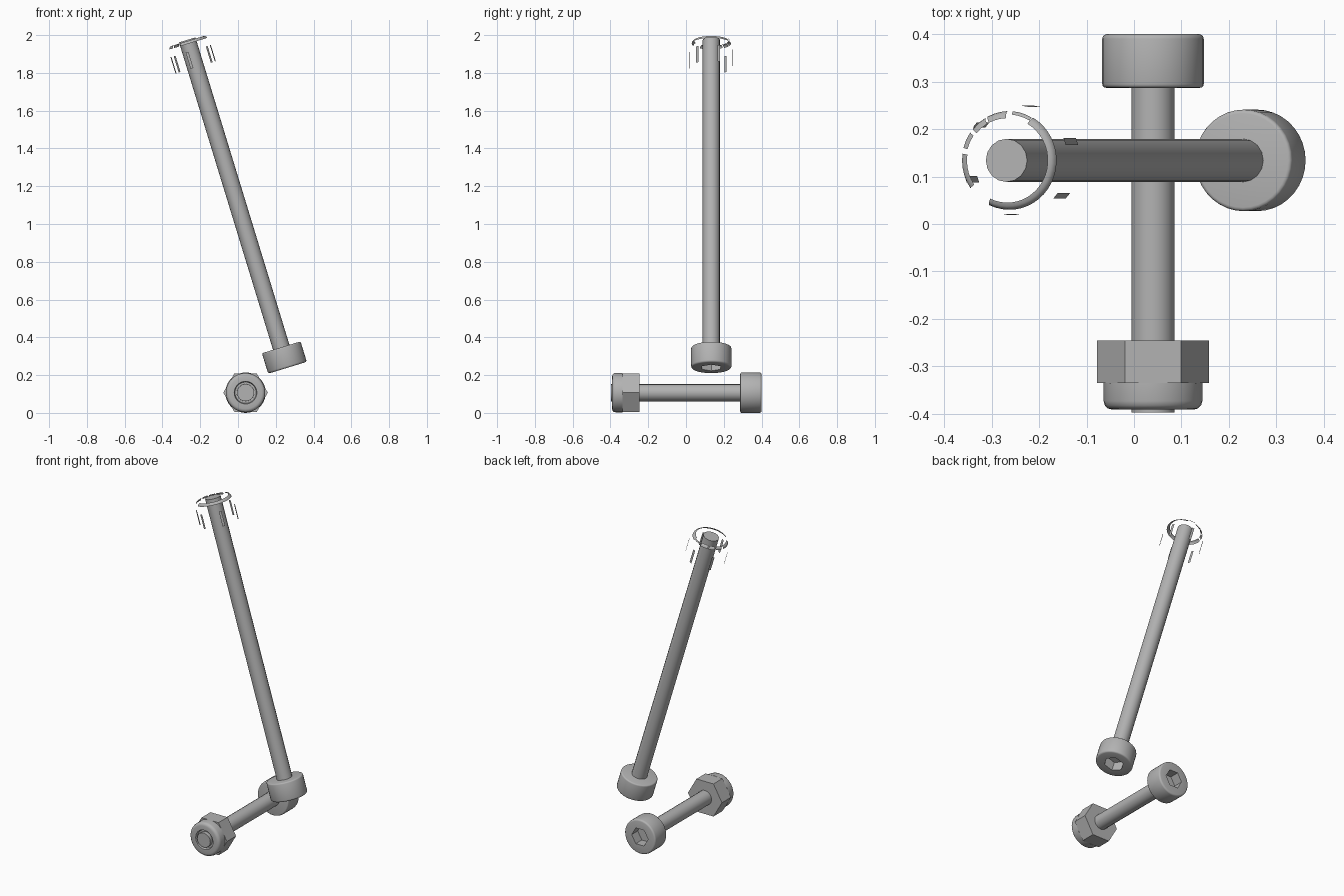
import bpy, bmesh, math
from mathutils import Matrix, Vector

if "Cube" in bpy.data.objects:
    bpy.data.objects.remove(bpy.data.objects["Cube"])

steel = bpy.data.materials.new("steel grey")
steel.diffuse_color = (0.45, 0.45, 0.45, 1)
steel.use_nodes = True
steel.node_tree.nodes["Principled BSDF"].inputs["Base Color"].default_value = steel.diffuse_color
N = 36


def radius(r, a, hexed):
    # hexagon with corners on the local x axis, or a plain circle
    if not hexed:
        return r
    m = (a + 1e-6) % (math.pi / 3) - math.pi / 6
    return r * math.cos(math.pi / 6) / math.cos(m)


def finish(name, bm, mat):
    me = bpy.data.meshes.new(name)
    bm.to_mesh(me)
    bm.free()
    ob = bpy.data.objects.new(name, me)
    bpy.context.collection.objects.link(ob)
    ob.matrix_world = mat
    me.materials.append(steel)
    bpy.ops.object.select_all(action='DESELECT')
    ob.select_set(True)
    bpy.context.view_layer.objects.active = ob
    bpy.ops.object.shade_smooth_by_angle(angle=math.radians(35))
    return ob


def loft(name, rings, mat, n=N, caps=True):
    # rings: (radius, height, hexagonal)
    bm = bmesh.new()
    loops = []
    for r, z, h in rings:
        loop = []
        for i in range(n):
            a = math.tau * i / n
            q = radius(r, a, h)
            loop.append(bm.verts.new((q * math.cos(a), q * math.sin(a), z)))
        loops.append(loop)
    for A, B in zip(loops, loops[1:]):
        for i in range(n):
            j = (i + 1) % n
            bm.faces.new((A[i], A[j], B[j], B[i]))
    if caps:
        bm.faces.new(loops[0][::-1])
        bm.faces.new(loops[-1])
    bmesh.ops.recalc_face_normals(bm, faces=bm.faces)
    return finish(name, bm, mat)


def fillet(r, z, b, start, steps=3):
    # quarter round; start=True at the low end, False at the high end
    out = []
    for i in range(steps + 1):
        t = math.pi / 2 * i / steps
        if start:
            out.append((r - b + b * math.sin(t), z + b - b * math.cos(t), False))
        else:
            out.append((r - b + b * math.cos(t), z - b + b * math.sin(t), False))
    return out


def bolt(prefix, length, mat):
    # socket head, then the shaft
    head = [(0.057, 0.06, True), (0.057, 0, True)]
    head += fillet(0.107, 0, 0.010, True) + fillet(0.107, 0.113, 0.008, False)
    loft(prefix + "_head", head, mat)
    loft(prefix + "_shaft", [(0.0455, 0.065, False), (0.0455, length, False)], mat, 16)


# short horizontal bolt with its lock nut
flat = Matrix.Translation((0.04, 0.40, 0.107)) @ Matrix.Rotation(math.pi / 2, 4, 'X')
bolt("short_bolt", 0.797, flat)
nut = [(0.0455, 0.645, False), (0.118, 0.645, True), (0.118, 0.735, True), (0.104, 0.735, False)]
nut += fillet(0.104, 0.791, 0.018, False)
nut += [(0.060, 0.791, False), (0.056, 0.775, False), (0.0455, 0.775, False)]
loft("lock_nut", nut, flat, N, False)

# long tilted bolt
L = 1.815
tilt = Matrix.Translation((0.262, 0.134, 0.239)) @ Matrix.Rotation(math.radians(-17), 4, 'Y')
bolt("long_bolt", L, tilt)

# broken rim at the tip: rounded arcs with gaps between them
bm = bmesh.new()
for a0, a1, b in ((245, 420, 0.015), (60, 84, 0.007), (92, 117, 0.015),
                  (120, 140, 0.015), (145, 165, 0.013), (172, 215, 0.015)):
    steps = max(2, round((a1 - a0) / 8))
    prev = None
    for i in range(steps + 1):
        a = math.radians(a0 + (a1 - a0) * i / steps)
        row = [bm.verts.new((r * math.cos(a), r * math.sin(a), z))
               for r, z, _ in fillet(0.104, L - 0.006, b, False)]
        if prev:
            for k in range(len(row) - 1):
                bm.faces.new((prev[k], row[k], row[k + 1], prev[k + 1]))
        prev = row
finish("rim_arcs", bm, tilt)

# six thin slivers around the shaft below the rim
bm = bmesh.new()
for k in range(6):
    a = math.radians(20 + 60 * k)
    n = Vector((math.cos(a), math.sin(a), 0)) * 0.116
    t = Vector((-math.sin(a), math.cos(a), 0)) * 0.0075
    lo, hi = Vector((0, 0, L - 0.152)), Vector((0, 0, L - 0.062))
    bm.faces.new([bm.verts.new(p) for p in (n - t + lo, n + t + lo, n + t + hi, n - t + hi)])
finish("side_slivers", bm, tilt)
